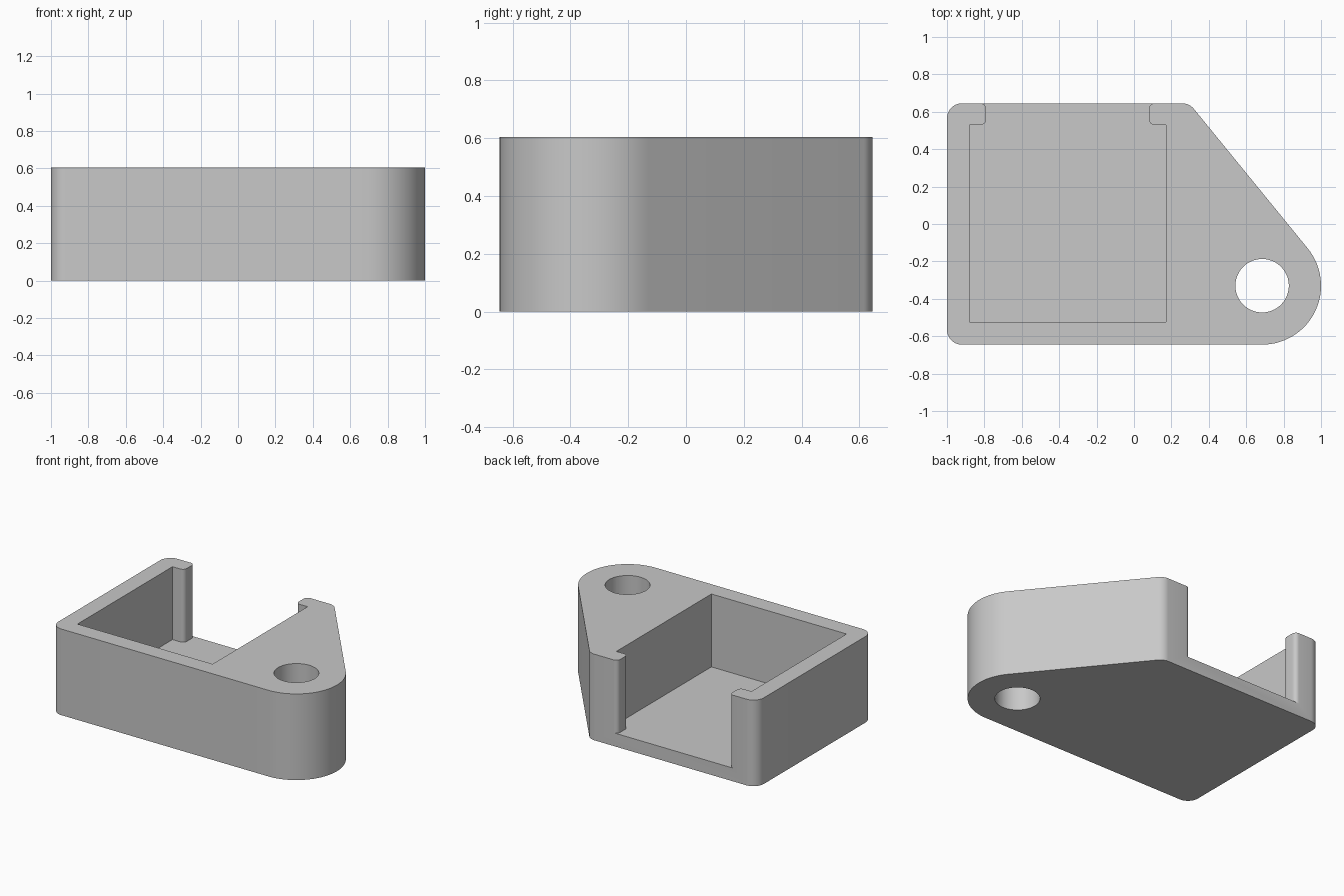
import bpy
import bmesh
from math import cos, sin, radians, atan2, degrees

HEIGHT = 0.605
FLOOR = 0.093
BACK = 0.645
EYE = (0.685, -0.33)

cube = bpy.data.objects.get("Cube")
if cube:
    bpy.data.objects.remove(cube, do_unlink=True)

grey = bpy.data.materials.new("light grey plastic")
grey.use_nodes = True
grey.diffuse_color = (0.58, 0.58, 0.58, 1)
grey.node_tree.nodes["Principled BSDF"].inputs["Base Color"].default_value = grey.diffuse_color


def arc(x, y, r, start, end, steps=12):
    """Points on a circular arc, angles in degrees."""
    angles = [radians(start + (end - start) * i / steps) for i in range(steps + 1)]
    return [(x + r * cos(a), y + r * sin(a)) for a in angles]


def prism(name, outline, bottom, top):
    """Upright solid from a flat outline."""
    bm = bmesh.new()
    face = bm.faces.new([bm.verts.new((x, y, bottom)) for x, y in outline])
    side = bmesh.ops.extrude_face_region(bm, geom=[face])["geom"]
    bmesh.ops.translate(bm, vec=(0, 0, top - bottom),
                        verts=[v for v in side if isinstance(v, bmesh.types.BMVert)])
    bmesh.ops.recalc_face_normals(bm, faces=bm.faces)
    mesh = bpy.data.meshes.new(name)
    bm.to_mesh(mesh)
    bm.free()
    mesh.materials.append(grey)
    obj = bpy.data.objects.new(name, mesh)
    bpy.context.collection.objects.link(obj)
    return obj


# Outer body: rounded box tapering to a round eye
slant = degrees(atan2(0.633, 0.774))
r = 0.08
outline = (arc(-1 + r, -BACK + r, r, 270, 180)
           + arc(-1 + r, BACK - r, r, 180, 90)
           + arc(0.258, BACK - r, r, 90, slant)
           + arc(*EYE, 0.315, slant, -90, 32))
body = prism("holder_body", outline, 0, HEIGHT)

# Pocket with a rear opening between two rounded lips
lip = 0.03
lip_front = 0.53
left, right = -0.79 - lip, 0.08 + lip
pocket = ([(-0.88, -0.525), (0.17, -0.525), (0.17, lip_front)]
          + arc(right, lip_front + lip, lip, 270, 180, 8)
          + arc(right, BACK - lip, lip, 180, 90, 8)
          + [(right, BACK + 0.1), (left, BACK + 0.1)]
          + arc(left, BACK - lip, lip, 90, 0, 8)
          + arc(left, lip_front + lip, lip, 0, -90, 8)
          + [(-0.88, lip_front)])
cutters = [prism("pocket_cutter", pocket, FLOOR, HEIGHT + 0.1),
           prism("eye_cutter", arc(*EYE, 0.143, 0, 360, 48)[:-1], -0.1, HEIGHT + 0.1)]

# Cut the pocket and the through hole
bpy.ops.object.select_all(action="DESELECT")
bpy.context.view_layer.objects.active = body
body.select_set(True)
for cutter in cutters:
    cutter.hide_render = True
    mod = body.modifiers.new(cutter.name, "BOOLEAN")
    mod.operation = "DIFFERENCE"
    mod.solver = "EXACT"
    mod.object = cutter
    bpy.ops.object.modifier_apply(modifier=mod.name)
    bpy.data.objects.remove(cutter, do_unlink=True)

bpy.ops.object.shade_smooth_by_angle(angle=radians(30))
